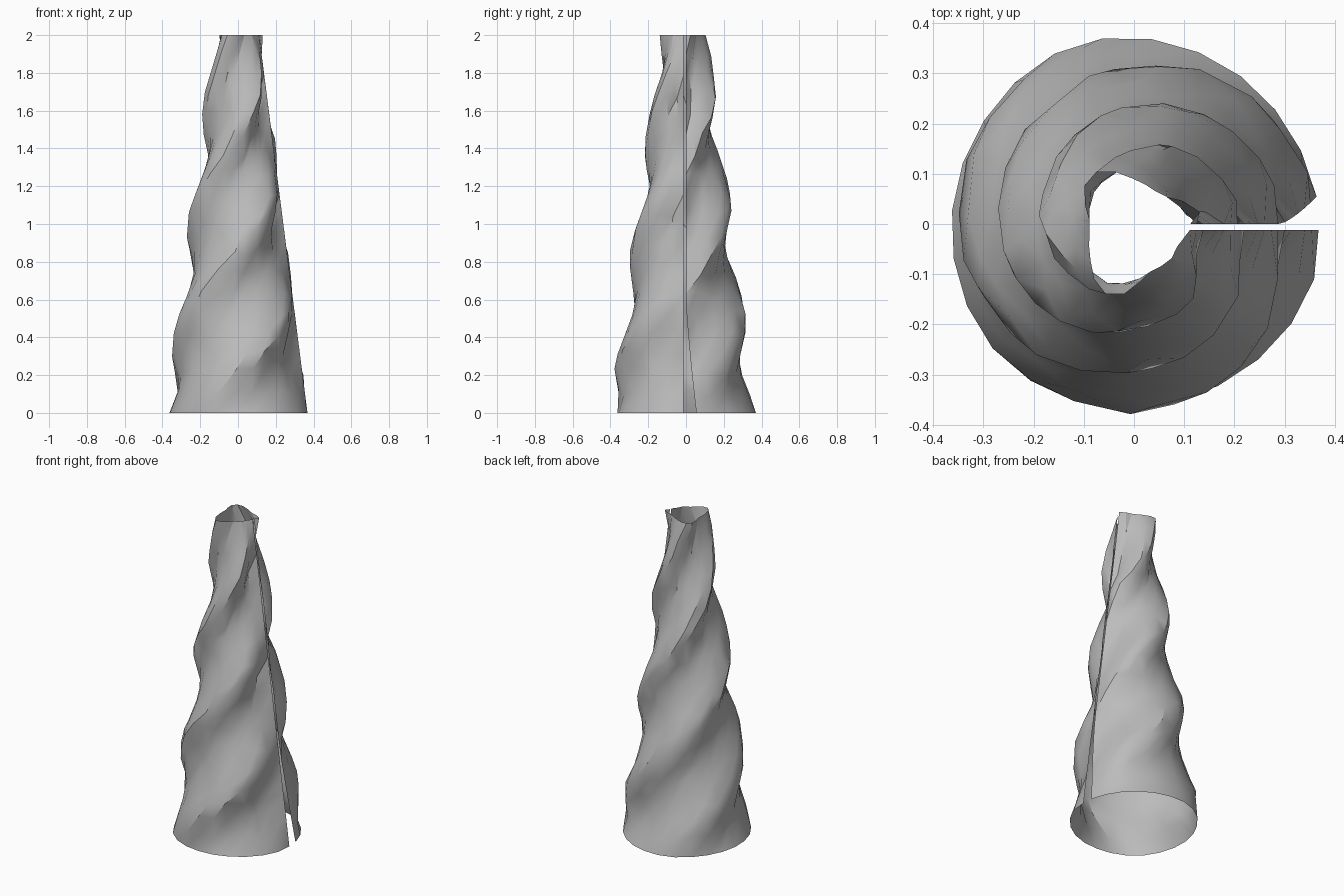
import bpy, bmesh, math, random
from math import cos, sin, pi

cube = bpy.data.objects.get("Cube")
if cube:
    bpy.data.objects.remove(cube)
random.seed(4)

HEIGHT, RINGS, SIDES = 2.0, 19, 23
PITCH, LOBES = 0.63, 3
# Mean radius along the height
PROFILE = [(0, .368), (.12, .34), (.22, .33), (.5, .298), (.85, .248),
           (1.1, .22), (1.47, .166), (1.8, .13), (2, .11)]


def mean_radius(z):
    for (z0, r0), (z1, r1) in zip(PROFILE, PROFILE[1:]):
        if z <= z1:
            return r0 + (r1 - r0) * (z - z0) / (z1 - z0)
    return PROFILE[-1][1]


def sheet_point(u, z):
    """Point on the twisted sheet; u runs from slit edge to slit edge."""
    r = mean_radius(z)
    seam = .368 - .128 * z
    # Slit opens towards the base
    first = .055 * max(0, 1 - z / .6) ** 1.3 / seam
    last = 2 * pi - .012 / seam
    a = first + u * (last - first)
    # Helical ridges, sharper on their crests
    phase = 2 * pi * (z - .87) / PITCH - LOBES * (a + pi / 2)
    amp = .033 * min(1, .2 + z / .22) * (.75 if z > 1.7 else 1)
    r += amp * (cos(phase) + .2 * cos(2 * phase + .6))
    # Shallow valley in front of the slit
    r -= .018 * max(0, 1 - abs(u - .955) / .05) * min(1, z / .2)
    # Free edges follow a straight slant
    near = max(0, 1 - min(u, 1 - u) / .04)
    r = r * (1 - near) + seam * near
    shift = -.012 * min(1, z / .2)
    return r * cos(a), r * sin(a) + shift * (1 - near), z


# Open twisted tube with a slit down one side
bm = bmesh.new()
rows = []
for i in range(RINGS + 1):
    z = HEIGHT * i / RINGS
    row = []
    for j in range(SIDES + 1):
        inner = 0 < j < SIDES and 0 < i < RINGS
        u = (j + (random.uniform(-.25, .25) if inner else 0)) / SIDES
        h = z + (random.uniform(-.025, .025) if inner else 0)
        row.append(bm.verts.new(sheet_point(u, h)))
    rows.append(row)
for low, high in zip(rows, rows[1:]):
    for j in range(SIDES):
        # Diagonals run along the twist
        bm.faces.new((low[j], low[j + 1], high[j + 1]))
        bm.faces.new((low[j], high[j + 1], high[j]))

mesh = bpy.data.meshes.new("twisted_sheet")
bm.to_mesh(mesh)
bm.free()
sheet = bpy.data.objects.new("twisted_sheet", mesh)
bpy.context.collection.objects.link(sheet)

# Plain grey
grey = bpy.data.materials.new("plain_grey")
grey.use_nodes = True
colour = (.5, .5, .5, 1)
grey.diffuse_color = colour
grey.node_tree.nodes["Principled BSDF"].inputs["Base Color"].default_value = colour
mesh.materials.append(grey)

bpy.ops.object.select_all(action='DESELECT')
sheet.select_set(True)
bpy.context.view_layer.objects.active = sheet
bpy.ops.object.shade_smooth_by_angle(angle=math.radians(30))
